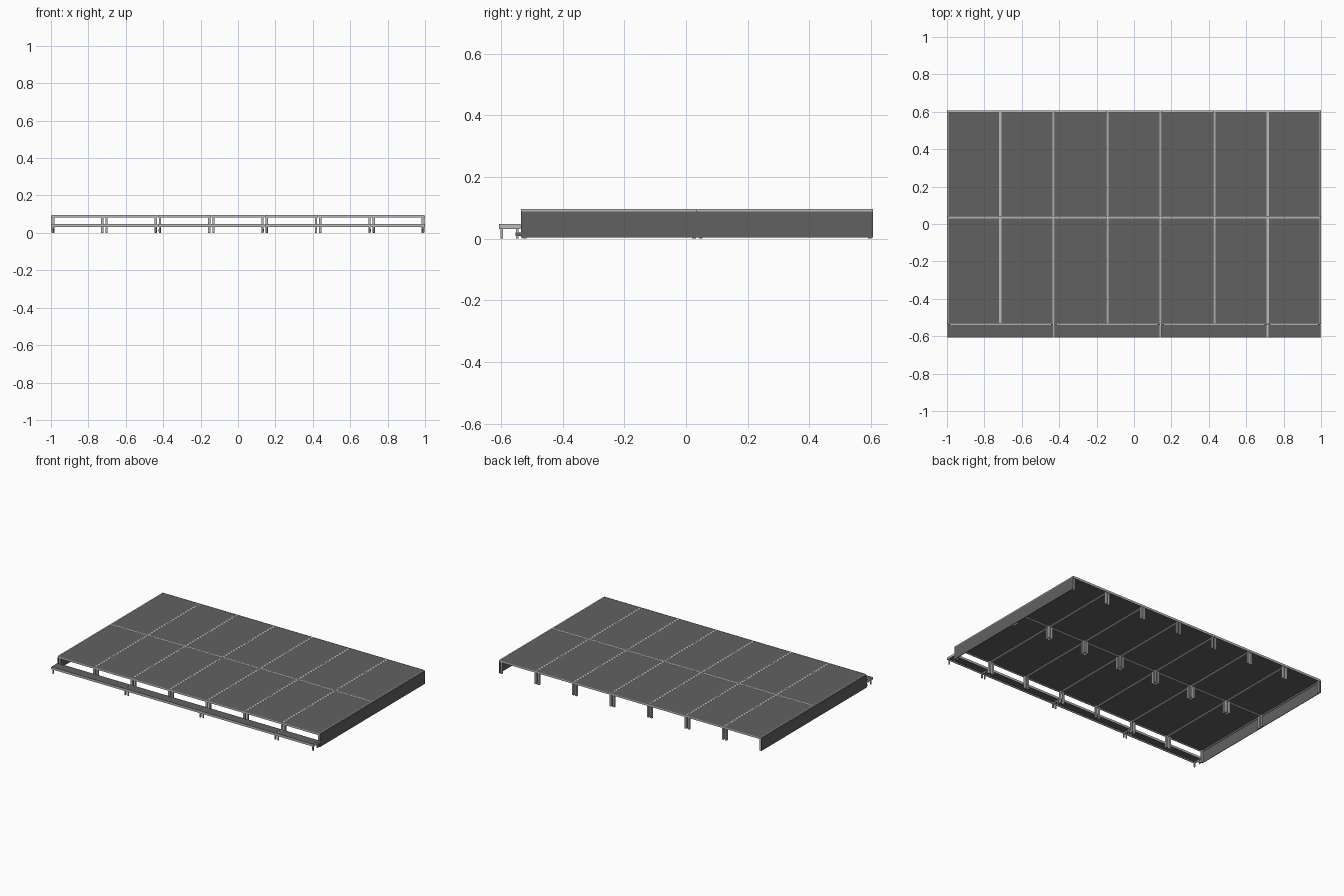
import bpy
import bmesh
from mathutils import Matrix, Vector

cube = bpy.data.objects.get("Cube")
if cube:
    bpy.data.objects.remove(cube, do_unlink=True)


def material(name, value):
    m = bpy.data.materials.new(name)
    m.use_nodes = True
    color = (value, value, value, 1)
    m.diffuse_color = color
    m.node_tree.nodes["Principled BSDF"].inputs["Base Color"].default_value = color
    return m


metal = material("light aluminium", 0.5)
board = material("dark grey board", 0.12)


def boxes(name, mat, bounds):
    """One object made of boxes given as (x0, x1, y0, y1, z0, z1)."""
    bm = bmesh.new()
    for x0, x1, y0, y1, z0, z1 in bounds:
        centre = Vector((x0 + x1, y0 + y1, z0 + z1)) / 2
        size = Matrix.Diagonal((x1 - x0, y1 - y0, z1 - z0, 1))
        bmesh.ops.create_cube(bm, size=1, matrix=Matrix.Translation(centre) @ size)
    mesh = bpy.data.meshes.new(name)
    bm.to_mesh(mesh)
    bm.free()
    mesh.materials.append(mat)
    ob = bpy.data.objects.new(name, mesh)
    bpy.context.collection.objects.link(ob)
    return ob


def frame(x0, x1, y0, y1, z0, z1, w):
    """Four rails round a rectangle."""
    return [(x0, x1, y0, y0 + w, z0, z1), (x0, x1, y1 - w, y1, z0, z1),
            (x0, x0 + w, y0 + w, y1 - w, z0, z1), (x1 - w, x1, y0 + w, y1 - w, z0, z1)]


def corner_legs(x0, x1, y0, y1, top, inset, r):
    """Square legs near the four corners of a rectangle."""
    return [(x - r, x + r, y - r, y + r, 0, top)
            for x in (x0 + inset, x1 - inset) for y in (y0 + inset, y1 - inset)]


COLS = 7
PITCH = 2 / COLS
FRONT, MIDDLE, BACK = -0.535, 0.037, 0.607
TOP = 0.096

# Stage decks: aluminium frame, board and four legs each
for row, (y0, y1) in enumerate(((FRONT, MIDDLE), (MIDDLE, BACK))):
    for col in range(COLS):
        x0 = -1 + col * PITCH + 0.0005
        x1 = x0 + PITCH - 0.001
        if col == 0:
            x0 += 0.002
        if col == COLS - 1:
            x1 -= 0.002
        tag = f"{row + 1}_{col + 1}"
        boxes("deck_frame_" + tag, metal, frame(x0, x1, y0, y1 - 0.001, 0.081, TOP, 0.006))
        boxes("deck_board_" + tag, board,
              [(x0 + 0.005, x1 - 0.005, y0 + 0.005, y1 - 0.006, 0.088, TOP - 0.0005)])
        boxes("deck_legs_" + tag, metal, corner_legs(x0, x1, y0, y1, 0.085, 0.011, 0.006))

# Side skirts
for name, side in (("left_skirt", 1), ("right_skirt", -1)):
    a, b = sorted((side, side * 0.997))
    boxes(name, board, [(a, b, FRONT, BACK, 0.003, 0.088)])

# Front step: three long sections and one short one
STEP_FRONT, STEP_BACK, STEP_TOP = -0.607, -0.537, 0.048
edges = [-1, -1 + 2 * PITCH, -1 + 4 * PITCH, -1 + 6 * PITCH, 1]
for i, (a, b) in enumerate(zip(edges, edges[1:])):
    x0, x1 = a + 0.0005, b - 0.0005
    boxes(f"step_frame_{i + 1}", metal,
          frame(x0, x1, STEP_FRONT, STEP_BACK, 0.032, STEP_TOP - 0.001, 0.005))
    boxes(f"step_board_{i + 1}", board,
          [(x0 + 0.005, x1 - 0.005, STEP_FRONT + 0.001, STEP_BACK - 0.003, 0.04, STEP_TOP)])
    boxes(f"step_legs_{i + 1}", metal,
          corner_legs(x0, x1, STEP_FRONT, STEP_BACK, 0.036, 0.010, 0.004))
    # Clamps tying the step to the deck legs
    boxes(f"step_clamps_{i + 1}", board,
          [(x - 0.006, x + 0.006, STEP_BACK - 0.016, FRONT + 0.006, 0.008, 0.02)
           for x in (x0 + 0.010, x1 - 0.010)])
